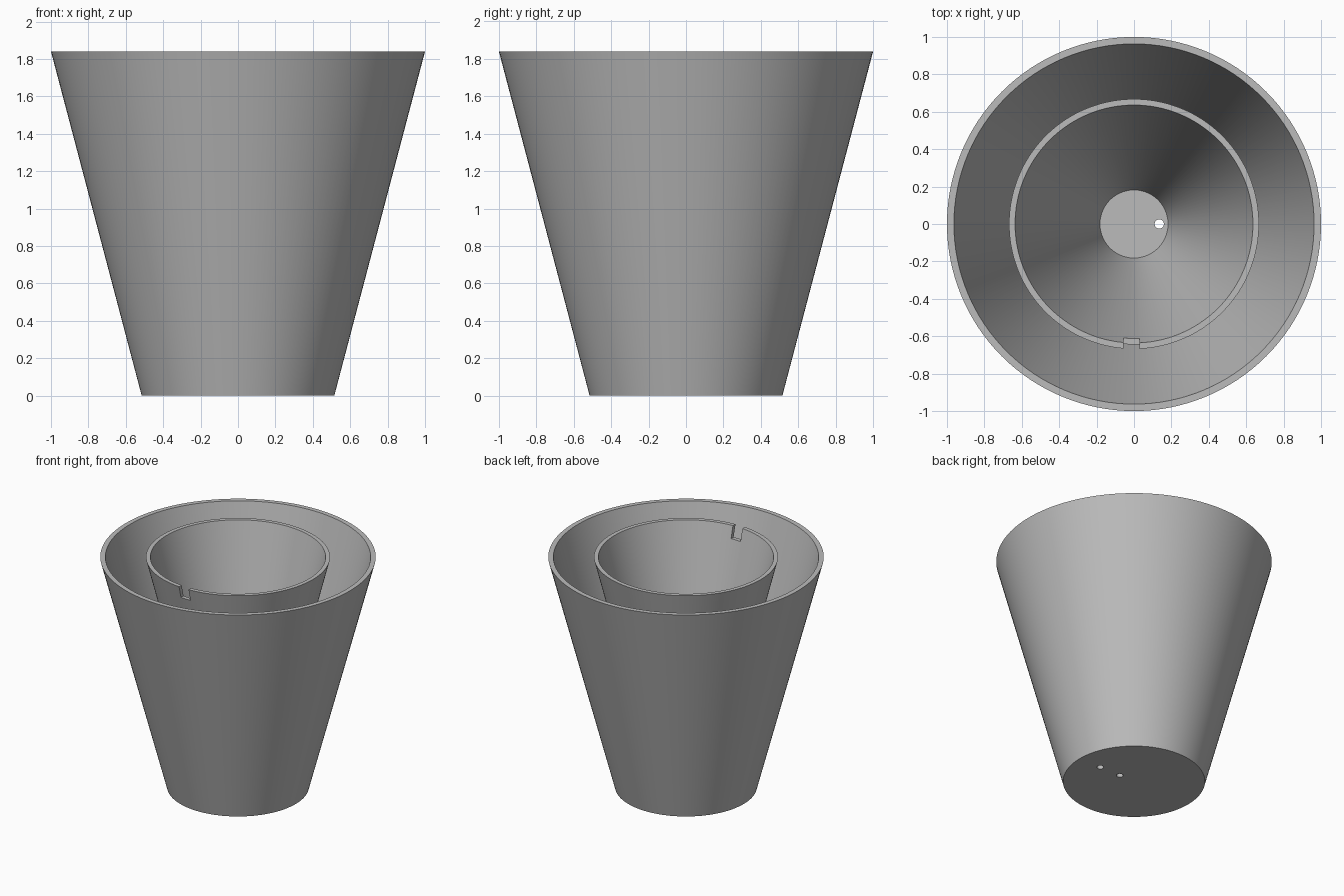
import bpy, bmesh, math
from mathutils import Matrix, Vector

SEGMENTS = 128
HEIGHT = 1.84
FLOOR = 0.05

old = bpy.data.objects.get("Cube")
if old:
    bpy.data.objects.remove(old, do_unlink=True)

grey = bpy.data.materials.new("plain grey")
grey.use_nodes = True
colour = (0.5, 0.5, 0.5, 1)
grey.diffuse_color = colour
grey.node_tree.nodes["Principled BSDF"].inputs["Base Color"].default_value = colour


def make_object(name, bm):
    bmesh.ops.recalc_face_normals(bm, faces=bm.faces)
    mesh = bpy.data.meshes.new(name)
    bm.to_mesh(mesh)
    bm.free()
    mesh.materials.append(grey)
    obj = bpy.data.objects.new(name, mesh)
    bpy.context.collection.objects.link(obj)
    return obj


def lathe(name, profile, closed):
    """Turn an (r, z) profile about the vertical axis."""
    bm = bmesh.new()
    verts = [bm.verts.new((r, 0, z)) for r, z in profile]
    edges = [bm.edges.new(pair) for pair in zip(verts, verts[1:])]
    if closed:
        edges.append(bm.edges.new((verts[-1], verts[0])))
    bmesh.ops.spin(bm, geom=verts + edges, cent=(0, 0, 0), axis=(0, 0, 1),
                   angle=math.tau, steps=SEGMENTS, use_merge=True)
    bmesh.ops.remove_doubles(bm, verts=bm.verts, dist=0.0001)
    return make_object(name, bm)


def cut(obj, cutter):
    """Subtract the cutter, then discard it."""
    cutter.hide_render = True
    mod = obj.modifiers.new("cut", 'BOOLEAN')
    mod.operation = 'DIFFERENCE'
    mod.solver = 'EXACT'
    mod.object = cutter
    bpy.context.view_layer.objects.active = obj
    bpy.ops.object.modifier_apply(modifier=mod.name)
    bpy.data.objects.remove(cutter, do_unlink=True)


def drill(obj, x):
    bm = bmesh.new()
    bmesh.ops.create_cone(bm, cap_ends=True, segments=32, radius1=0.025,
                          radius2=0.025, depth=0.4,
                          matrix=Matrix.Translation((x, 0, 0)))
    cut(obj, make_object("drill", bm))


# Outer cup with the shared floor
outer = lathe("outer_cup", [(0, 0), (0.515, 0), (1, HEIGHT), (0.963, HEIGHT),
                            (0.491, FLOOR), (0, FLOOR)], closed=False)

# Inner cup wall, standing on the floor
inner = lathe("inner_cup", [(0.214, FLOOR), (0.668, HEIGHT),
                            (0.636, HEIGHT), (0.182, FLOOR)], closed=True)

# Drain holes: one inside the inner cup, one in the ring around it
for x in (0.135, 0.32):
    drill(outer, x)

# Notch in the front of the inner rim
bm = bmesh.new()
bmesh.ops.create_cube(bm, size=1, matrix=Matrix.Translation((-0.014, -0.64, HEIGHT))
                      @ Matrix.Diagonal(Vector((0.085, 0.3, 0.19, 1))))
cut(inner, make_object("notch_cutter", bm))

# Smooth walls with crisp rims
bpy.ops.object.select_all(action='DESELECT')
for obj in (outer, inner):
    obj.select_set(True)
bpy.context.view_layer.objects.active = outer
bpy.ops.object.shade_smooth_by_angle(angle=math.radians(30))
